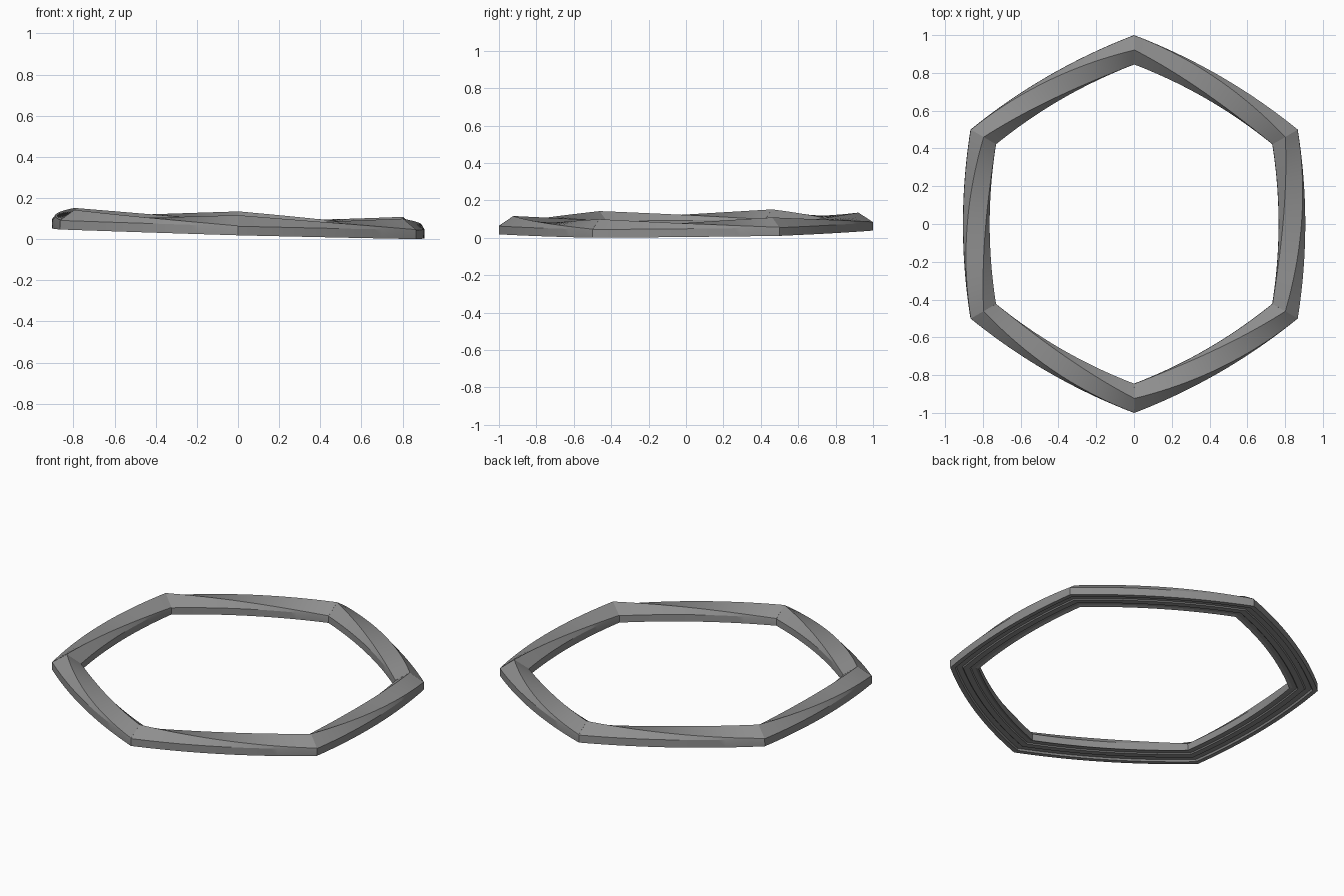
import bpy, bmesh
from math import pi, sin, cos, radians
from mathutils import Matrix, Vector

if "Cube" in bpy.data.objects:
    bpy.data.objects.remove(bpy.data.objects["Cube"])

STEPS = 24
HALF = 0.0775   # half width of the rail
BULGE = 0.04    # outward bow of each side


def section(t):
    """Rail section (offset from rail centre, height): moulded base plus a twisting ridge."""
    def ridge(u):
        # u = 0 is the peak at a corner, u = +-1 is the outer / inner edge
        d = (HALF - 0.001) * sin(u * pi / 2)
        w = abs(u)
        z = 0.097 - 0.05 * w if w < 0.5 else 0.072 - 0.052 * (w - 0.5)
        return (d, z)

    return [(-HALF, 0.004), (-HALF, 0.044), ridge(t - 1), ridge(t),
            (HALF, 0.044), (HALF, 0.0), (0.05, 0.0), (0.044, 0.01),
            (0.012, 0.01), (0.006, 0.004), (-0.03, 0.004), (-0.036, 0.01), (-0.06, 0.01)]


def make_rail_mesh():
    bm = bmesh.new()
    p0 = Vector((cos(-pi / 6), sin(-pi / 6), 0))
    p1 = Vector((cos(pi / 6), sin(pi / 6), 0))
    rings = []
    for i in range(STEPS + 1):
        t = i / STEPS
        p = p0.lerp(p1, t) + Vector((BULGE * 4 * t * (1 - t), 0, 0))
        rings.append([bm.verts.new((p.x * (1 - HALF + d), p.y * (1 - HALF + d), z))
                      for d, z in section(t)])
    n = len(rings[0])
    for r, s in zip(rings, rings[1:]):
        for j in range(n):
            k = (j + 1) % n
            bm.faces.new((r[j], r[k], s[k], s[j]))
    bm.faces.new(rings[0])
    bm.faces.new(rings[-1][::-1])
    bmesh.ops.recalc_face_normals(bm, faces=bm.faces)
    me = bpy.data.meshes.new("twisted_rail")
    bm.to_mesh(me)
    bm.free()
    return me


# Dark grey finish
mat = bpy.data.materials.new("dark_grey")
mat.diffuse_color = (0.27, 0.27, 0.27, 1)
mat.use_nodes = True
mat.node_tree.nodes["Principled BSDF"].inputs["Base Color"].default_value = mat.diffuse_color

# Six twisted rails around a slightly tilted hexagonal ring
mesh = make_rail_mesh()
mesh.materials.append(mat)
tilt = (Matrix.Translation((0, 0, 0.0285))
        @ Matrix.Rotation(0.027, 4, 'Y') @ Matrix.Rotation(0.01, 4, 'X'))
for i in range(6):
    ob = bpy.data.objects.new(f"ring_rail_{i + 1}", mesh)
    bpy.context.collection.objects.link(ob)
    ob.matrix_world = tilt @ Matrix.Rotation(i * pi / 3, 4, 'Z')
    ob.select_set(True)
    bpy.context.view_layer.objects.active = ob
bpy.ops.object.shade_smooth_by_angle(angle=radians(20))
